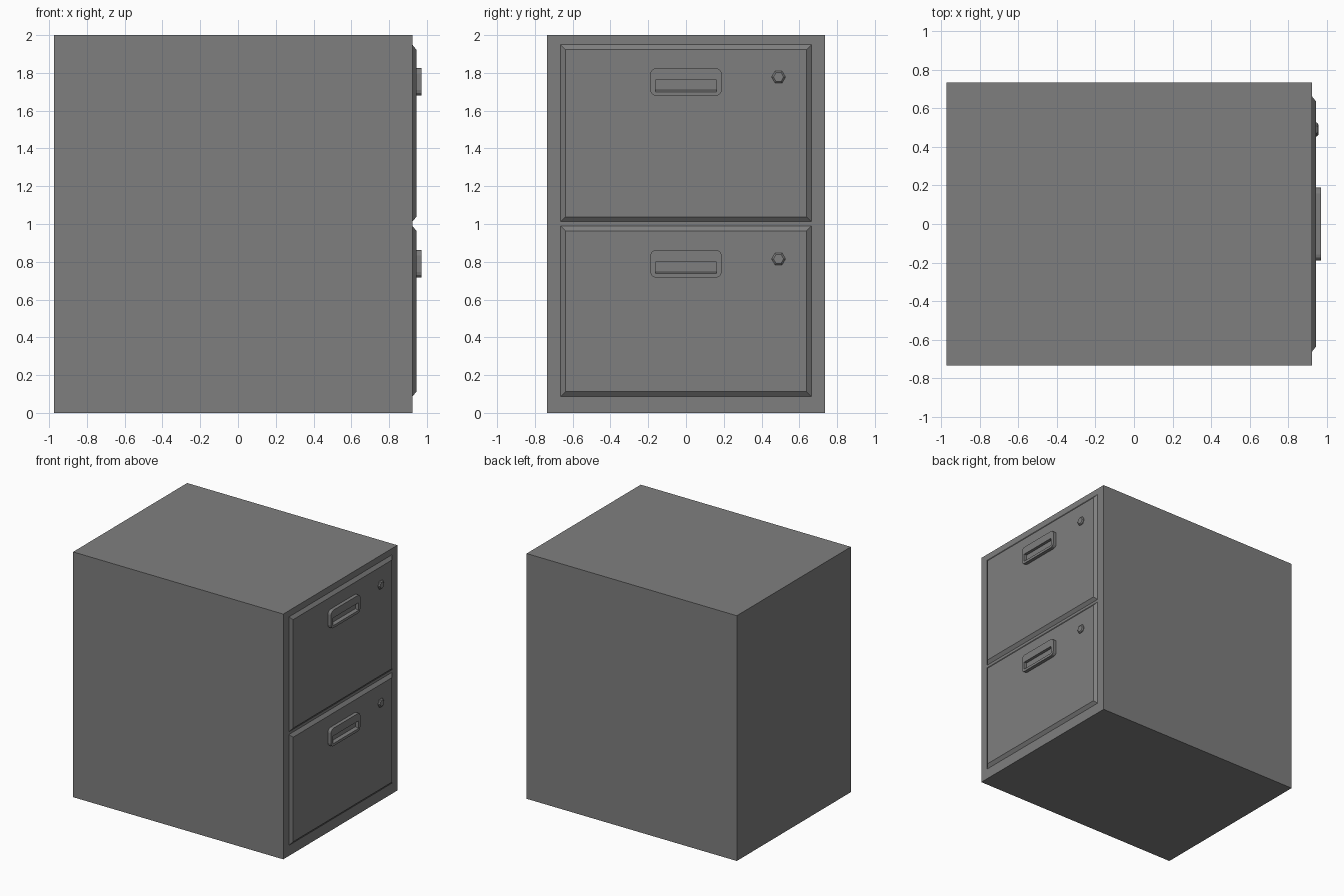
import bpy, bmesh
from math import cos, sin, pi

if "Cube" in bpy.data.objects:
    bpy.data.objects.remove(bpy.data.objects["Cube"])

# Dark grey paint shared by every part
paint = bpy.data.materials.new("dark_grey_paint")
paint.diffuse_color = (0.212, 0.212, 0.212, 1)
paint.use_nodes = True
paint.node_tree.nodes["Principled BSDF"].inputs["Base Color"].default_value = paint.diffuse_color


def loft(name, rings):
    """Skin a stack of equal-length rings and cap both ends."""
    bm = bmesh.new()
    loops = [[bm.verts.new(p) for p in ring] for ring in rings]
    n = len(loops[0])
    for a, b in zip(loops, loops[1:]):
        for i in range(n):
            j = (i + 1) % n
            bm.faces.new((a[i], a[j], b[j], b[i]))
    bm.faces.new(loops[0][::-1])
    bm.faces.new(loops[-1])
    bmesh.ops.remove_doubles(bm, verts=bm.verts, dist=1e-5)
    bmesh.ops.recalc_face_normals(bm, faces=bm.faces)
    mesh = bpy.data.meshes.new(name)
    bm.to_mesh(mesh)
    bm.free()
    mesh.materials.append(paint)
    obj = bpy.data.objects.new(name, mesh)
    bpy.context.collection.objects.link(obj)
    return obj


def rect(x, y0, y1, z0, z1, r=0.0, seg=0):
    """Rectangle in the YZ plane, corners rounded with seg segments."""
    pts = []
    corners = [(y1 - r, z1 - r), (y0 + r, z1 - r), (y0 + r, z0 + r), (y1 - r, z0 + r)]
    for c, (cy, cz) in enumerate(corners):
        for k in range(seg + 1):
            a = pi / 2 * (c + (k / seg if seg else 0))
            pts.append((x, cy + r * cos(a), cz + r * sin(a)))
    return pts


def hexagon(x, y, z, r):
    return [(x, y + r * cos(i * pi / 3), z + r * sin(i * pi / 3)) for i in range(6)]


BACK, FACE, PANEL, GRIP = -0.973, 0.923, 0.944, 0.972

# Cabinet body
loft("cabinet_body", [rect(x, -0.735, 0.735, 0, 2) for x in (BACK, FACE)])

# Drawers: bottom z, top z, handle centre z
for label, z0, z1, hz in (("lower", 0.086, 0.990, 0.789), ("upper", 1.012, 1.949, 1.752)):
    # Drawer front with sloped edges
    b = 0.026
    loft(label + "_drawer_front", [
        rect(FACE - 0.005, -0.664, 0.664, z0, z1),
        rect(FACE, -0.664, 0.664, z0, z1),
        rect(PANEL, -0.664 + b, 0.664 - b, z0 + b, z1 - b)])

    # Handle plate with finger slot
    s = 3
    loft(label + "_handle", [
        rect(PANEL - 0.003, -0.189, 0.189, hz - 0.073, hz + 0.073, 0.03, s),
        rect(GRIP, -0.189, 0.189, hz - 0.073, hz + 0.073, 0.03, s),
        rect(GRIP, -0.162, 0.162, hz - 0.052, hz + 0.010, 0, s),
        rect(PANEL + 0.004, -0.162, 0.162, hz - 0.042, hz + 0.010, 0, s)])

    # Hexagonal lock with chamfered front
    loft(label + "_lock", [
        hexagon(PANEL - 0.003, 0.49, hz + 0.026, 0.037),
        hexagon(0.949, 0.49, hz + 0.026, 0.037),
        hexagon(0.957, 0.49, hz + 0.026, 0.027)])
